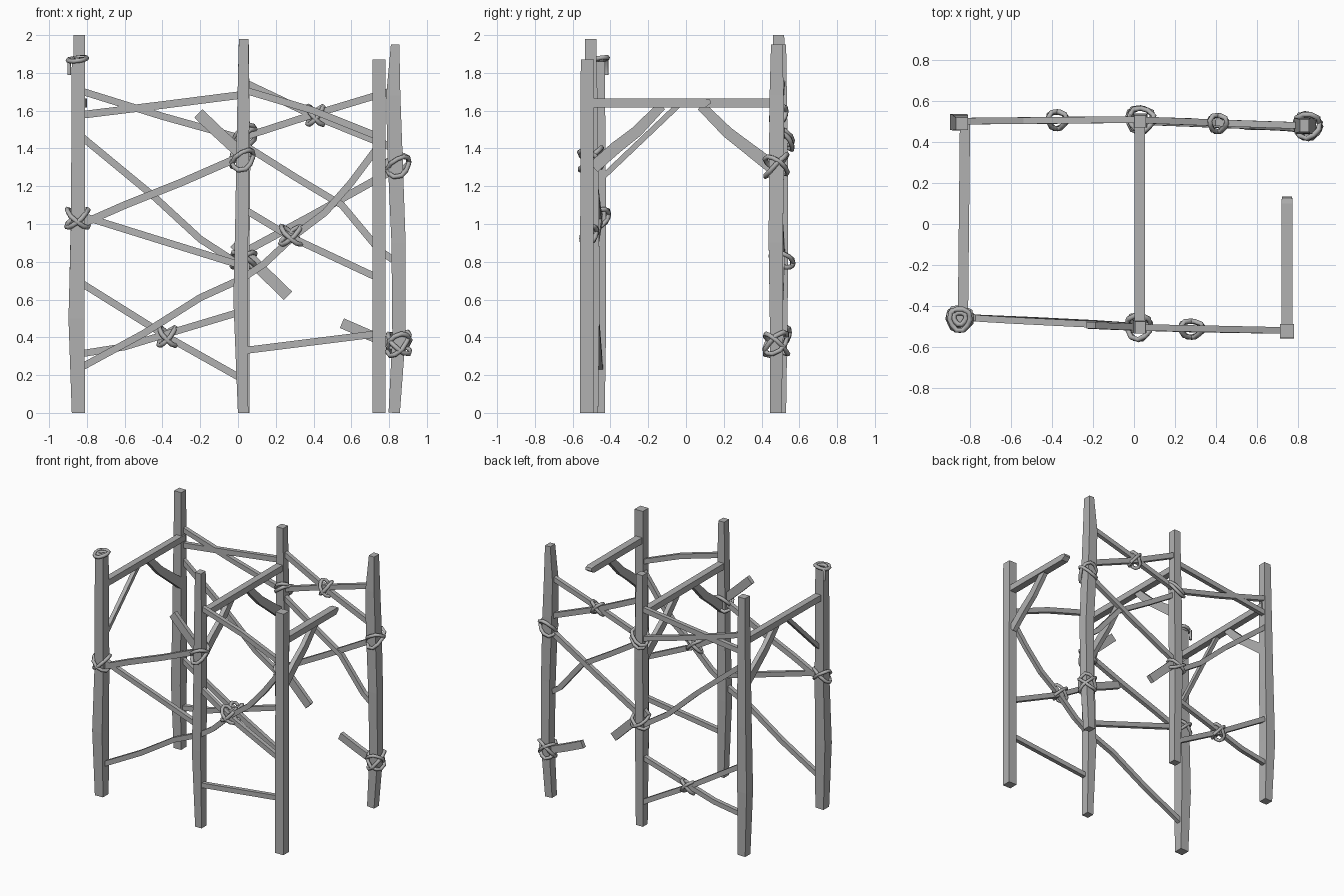
import bpy, bmesh, math
from mathutils import Vector

cube = bpy.data.objects.get("Cube")
if cube:
    bpy.data.objects.remove(cube, do_unlink=True)

grey = bpy.data.materials.new("weathered_grey")
grey.use_nodes = True
COLOR = (0.44, 0.44, 0.44, 1)
grey.diffuse_color = COLOR
grey.node_tree.nodes["Principled BSDF"].inputs["Base Color"].default_value = COLOR
grey.node_tree.nodes["Principled BSDF"].inputs["Roughness"].default_value = 0.9


def timber(name, points, sizes, across):
    """Sweep a rectangle along points; sizes are (in-plane, across) per point."""
    pts = [Vector(p) for p in points]
    if not isinstance(sizes, list):
        sizes = [sizes] * len(pts)
    n = Vector(across)
    bm = bmesh.new()
    rings = []
    for i, p in enumerate(pts):
        t = (pts[min(i + 1, len(pts) - 1)] - pts[max(i - 1, 0)]).normalized()
        side = t.cross(n).normalized()
        w, d = sizes[i]
        rings.append([bm.verts.new(p + side * a * w / 2 + n * b * d / 2)
                      for a, b in ((-1, -1), (1, -1), (1, 1), (-1, 1))])
    for r, s in zip(rings, rings[1:]):
        for k in range(4):
            j = (k + 1) % 4
            bm.faces.new((r[k], r[j], s[j], s[k]))
    bm.faces.new(rings[0][::-1])
    bm.faces.new(rings[-1])
    bmesh.ops.recalc_face_normals(bm, faces=bm.faces)
    mesh = bpy.data.meshes.new(name)
    bm.to_mesh(mesh)
    bm.free()
    mesh.materials.append(grey)
    bpy.context.collection.objects.link(bpy.data.objects.new(name, mesh))


def strand(name, points, closed=True, radius=0.013):
    """Round rope through the points."""
    cu = bpy.data.curves.new(name, "CURVE")
    cu.dimensions = "3D"
    cu.bevel_depth = radius
    cu.bevel_resolution = 1
    cu.use_fill_caps = True
    sp = cu.splines.new("POLY")
    sp.points.add(len(points) - 1)
    for q, p in zip(sp.points, points):
        q.co = (*p, 1)
    sp.use_cyclic_u = closed
    cu.materials.append(grey)
    bpy.context.collection.objects.link(bpy.data.objects.new(name, cu))


def lashing(name, center, rx, ry, tilts):
    """Loops of rope around a joint, each tilted along x and y."""
    c = Vector(center)
    for k, (tx, ty) in enumerate(tilts):
        loop = []
        for i in range(10):
            a = math.tau * i / 10 + k * 0.3
            wob = 1 + 0.08 * math.sin(3 * a + k)
            loop.append(c + Vector((rx * math.cos(a) * wob, ry * math.sin(a) * wob,
                                    tx * math.cos(a) + ty * math.sin(a))))
        strand(f"{name}_loop_{k + 1}", loop)


# Upright posts, gently crooked
Y = (0, 1, 0)
posts = {
    "front_right_post": [(-.845, -.465, 0, .07), (-.855, -.465, .5, .085), (-.847, -.46, 1, .075),
                         (-.845, -.465, 1.86, .07)],
    "back_right_post": [(-.845, .495, 0, .065), (-.857, .498, .5, .08), (-.848, .495, 1, .075),
                        (-.84, .49, 2, .06)],
    "front_middle_post": [(.027, -.495, 0, .055), (.013, -.495, .6, .075), (.02, -.495, 1, .07),
                          (.028, -.5, 1.6, .065), (.03, -.505, 1.98, .05)],
    "back_middle_post": [(.03, .5, 0, .06), (.025, .505, .7, .07), (.03, .505, 1.3, .07),
                         (.03, .5, 1.95, .055)],
    "front_left_post": [(.747, -.525, 0, .07), (.747, -.525, 1, .07), (.747, -.522, 1.87, .07)],
    "back_left_post": [(.827, .475, 0, .06), (.852, .48, .4, .07), (.85, .475, .9, .075),
                       (.83, .48, 1.4, .08), (.822, .48, 1.68, .075), (.832, .48, 1.95, .045)],
}
for name, rows in posts.items():
    timber(name, [r[:3] for r in rows], [(r[3], max(r[3], .06)) for r in rows], Y)

# Top cross beams; the left one is broken short
X = (1, 0, 0)
timber("right_cross_beam", [(-.835, -.46, 1.64), (-.825, .5, 1.64)], (.048, .05), X)
timber("middle_cross_beam", [(.028, -.5, 1.64), (.028, .5, 1.64)], (.048, .052), X)
timber("broken_cross_beam", [(.747, -.52, 1.64), (.747, .1, 1.64), (.747, .13, 1.65)],
       [(.048, .055), (.048, .055), (.02, .05)], X)

# Knee braces under the beams
for label, x in (("middle", .028), ("left", .747)):
    timber(label + "_front_knee", [(x, -.49, 1.3), (x, -.37, 1.405), (x, -.26, 1.49), (x, -.13, 1.625)],
           [(.065, .035), (.065, .035), (.06, .035), (.05, .035)], X)
timber("right_front_knee", [(-.83, -.45, 1.24), (-.83, -.04, 1.63)], (.03, .03), X)
for label, x in (("right", -.83), ("middle", .028)):
    timber(label + "_back_knee", [(x, .08, 1.625), (x, .22, 1.485), (x, .33, 1.4), (x, .48, 1.285)],
           [(.05, .035), (.06, .035), (.065, .035), (.075, .035)], X)


def braces(side, y, rows):
    """Crooked poles lying in a wall; y runs from the first to the last point."""
    for name, width, path in rows:
        last = len(path) - 1
        pts = [(px, y[0] + (y[1] - y[0]) * i / last, pz) for i, (px, pz) in enumerate(path)]
        timber(f"{side}_{name}", pts, (width, .032), Y)


# Front wall poles
braces("front_right", (-.455, -.5), [
    ("rising_pole", .04, [(-.85, .99), (-.6, 1.1), (-.3, 1.22), (.02, 1.36)]),
    ("falling_pole", .037, [(-.85, 1.05), (-.4, .91), (.02, .78)]),
    ("low_pole", .037, [(-.85, .23), (-.5, .42), (-.2, .61), (.02, .71)])])
braces("front_left", (-.505, -.52), [
    ("top_pole", .037, [(.03, 1.71), (.4, 1.6), (.75, 1.46)]),
    ("rising_pole", .037, [(.02, .71), (.14, .79), (.3, .94), (.46, 1.06), (.6, 1.22), (.75, 1.42)]),
    ("falling_pole", .037, [(.03, 1.08), (.28, .93), (.75, .71)]),
    ("low_pole", .037, [(.03, .33), (.75, .42)])])
braces("front", (-.495, -.505), [
    ("broken_pole", .062, [(-.21, 1.585), (-.1, 1.48), (.03, 1.36)])])

# Back wall poles
braces("back_right", (.502, .51), [
    ("top_falling_pole", .037, [(-.85, 1.71), (-.4, 1.57), (.03, 1.45)]),
    ("top_level_pole", .04, [(-.85, 1.575), (-.4, 1.63), (.03, 1.685)]),
    ("long_pole", .037, [(-.85, 1.48), (-.45, 1.15), (-.2, .92), (.03, .77)]),
    ("low_falling_pole", .037, [(-.85, .7), (-.37, .4), (.03, .175)]),
    ("low_rising_pole", .037, [(-.85, .31), (-.6, .35), (-.37, .42), (.03, .54)])])
braces("back_left", (.508, .48), [
    ("top_falling_pole", .04, [(.03, 1.75), (.41, 1.57), (.83, 1.4)]),
    ("top_rising_pole", .037, [(.03, 1.46), (.4, 1.58), (.83, 1.71)]),
    ("rising_pole", .04, [(.03, .85), (.4, 1.05), (.83, 1.29)])])
braces("back_left", (.5, .46), [
    ("long_pole", .037, [(.03, 1.42), (.3, 1.25), (.55, 1.1), (.75, .86), (.85, .79)])])
braces("back_middle", (.51, .5), [
    ("broken_pole", .062, [(-.02, .9), (.1, .78), (.265, .62)])])
braces("back_corner", (.475, .475), [
    ("broken_pole", .055, [(.55, .475), (.7, .41), (.85, .35)])])

# Rope lashings at the joints
cross = [(.045, .02), (-.045, .02)]
skew = [(.045, .045), (-.045, .03), (.02, -.05)]
ring = [(.01, .06), (.03, -.035)]
lashing("front_right_lashing", (-.85, -.462, 1.03), .058, .056, cross)
lashing("front_pole_lashing", (.28, -.512, .94), .055, .04, cross)
lashing("back_pole_lashing", (-.375, .508, .405), .045, .042, cross)
lashing("back_top_pole_lashing", (.41, .492, 1.575), .042, .04, cross)
lashing("front_middle_lashing", (.022, -.502, 1.345), .058, .06, ring)
lashing("back_middle_low_lashing", (.03, .51, .81), .062, .06, [(.035, -.02), (-.035, -.02)])
lashing("back_middle_high_lashing", (.035, .512, 1.46), .06, .055, [(.03, -.06), (.04, -.02)])
lashing("back_left_high_lashing", (.845, .48, 1.31), .06, .06, ring)
lashing("back_left_low_lashing", (.85, .478, .365), .058, .06, skew[:2] + skew[2:])

# Rope coil on the post top with a hanging end
lashing("post_top_coil", (-.85, -.465, 1.872), .05, .054, [(.006, .008)])
lashing("post_top_inner_coil", (-.85, -.46, 1.87), .03, .03, [(.003, 0)])
strand("hanging_rope_end", [(-.87, -.425, 1.88), (-.893, -.42, 1.865), (-.893, -.42, 1.79)], False, .01)
